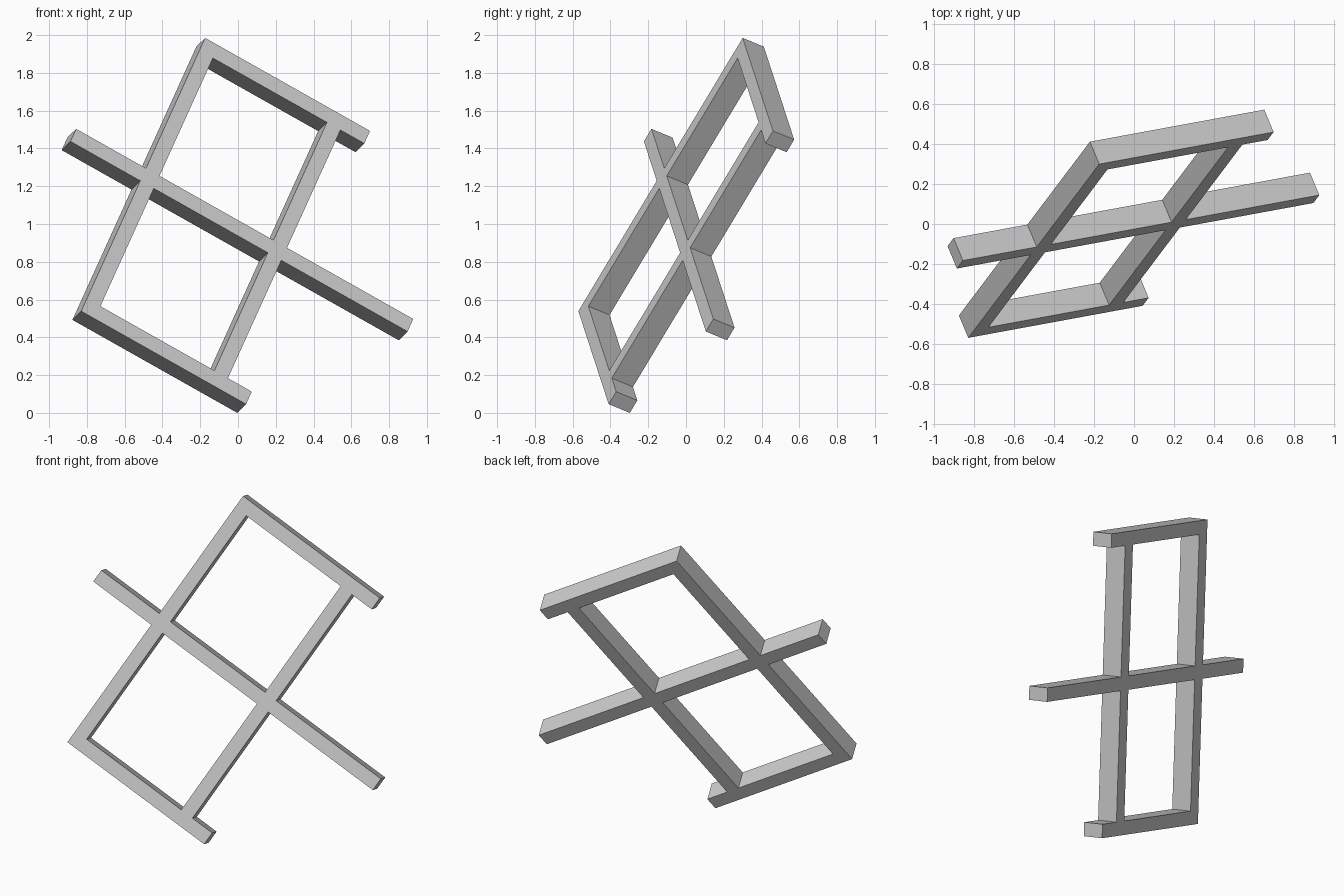
import bpy
import bmesh
from mathutils import Matrix, Vector

if "Cube" in bpy.data.objects:
    bpy.data.objects.remove(bpy.data.objects["Cube"], do_unlink=True)

grey = bpy.data.materials.new("light_grey")
grey.use_nodes = True
colour = (0.6, 0.6, 0.6, 1)
grey.diffuse_color = colour
grey.node_tree.nodes["Principled BSDF"].inputs["Base Color"].default_value = colour

W = 0.083        # bar width
DEPTH = 0.13     # bar depth
H = 1.811        # frame height
MID = (H - W) / 2

# Bars as (start, end) along the rails and along the posts
bars = [
    ((0, 1.015), (0, W)),              # bottom rail
    ((-0.43, 1.645), (MID, MID + W)),  # long middle rail
    ((0, 1.015), (H - W, H)),          # top rail
    ((0, W), (0, H)),                  # left post
    ((0.785, 0.785 + W), (0, H)),      # right post
]

# Split the lattice plane at every bar edge and fill the cells the bars cover
us = sorted({round(e, 5) for u, v in bars for e in u})
vs = sorted({round(e, 5) for u, v in bars for e in v})
bm = bmesh.new()
for u0, u1 in zip(us, us[1:]):
    for v0, v1 in zip(vs, vs[1:]):
        cu, cv = (u0 + u1) / 2, (v0 + v1) / 2
        if any(u[0] < cu < u[1] and v[0] < cv < v[1] for u, v in bars):
            corners = [(u0, v0, 0), (u1, v0, 0), (u1, v1, 0), (u0, v1, 0)]
            bm.faces.new([bm.verts.new(c) for c in corners])
bmesh.ops.remove_doubles(bm, verts=bm.verts, dist=0.0001)

# Thicken the welded lattice backwards
out = bmesh.ops.extrude_face_region(bm, geom=bm.faces[:], use_keep_orig=True)
back = [g for g in out["geom"] if isinstance(g, bmesh.types.BMVert)]
bmesh.ops.translate(bm, verts=back, vec=(0, 0, -DEPTH))
bmesh.ops.recalc_face_normals(bm, faces=bm.faces)

# Tilt the lattice: rails run down to the left, posts lean back
rail = Vector((0.860, 0.158, -0.485)).normalized()
post = Vector((0.359, 0.480, 0.801))
post = (post - rail * post.dot(rail)).normalized()
tilt = Matrix((rail, post, rail.cross(post))).transposed().to_4x4()
bm.transform(Matrix.Translation((-0.83, -0.57, 0.55)) @ tilt)

# Rest on the ground
low = min(v.co.z for v in bm.verts)
bmesh.ops.translate(bm, verts=bm.verts, vec=(0, 0, -low))

mesh = bpy.data.meshes.new("lattice_frame")
bm.to_mesh(mesh)
bm.free()
mesh.materials.append(grey)
frame = bpy.data.objects.new("lattice_frame", mesh)
bpy.context.collection.objects.link(frame)
